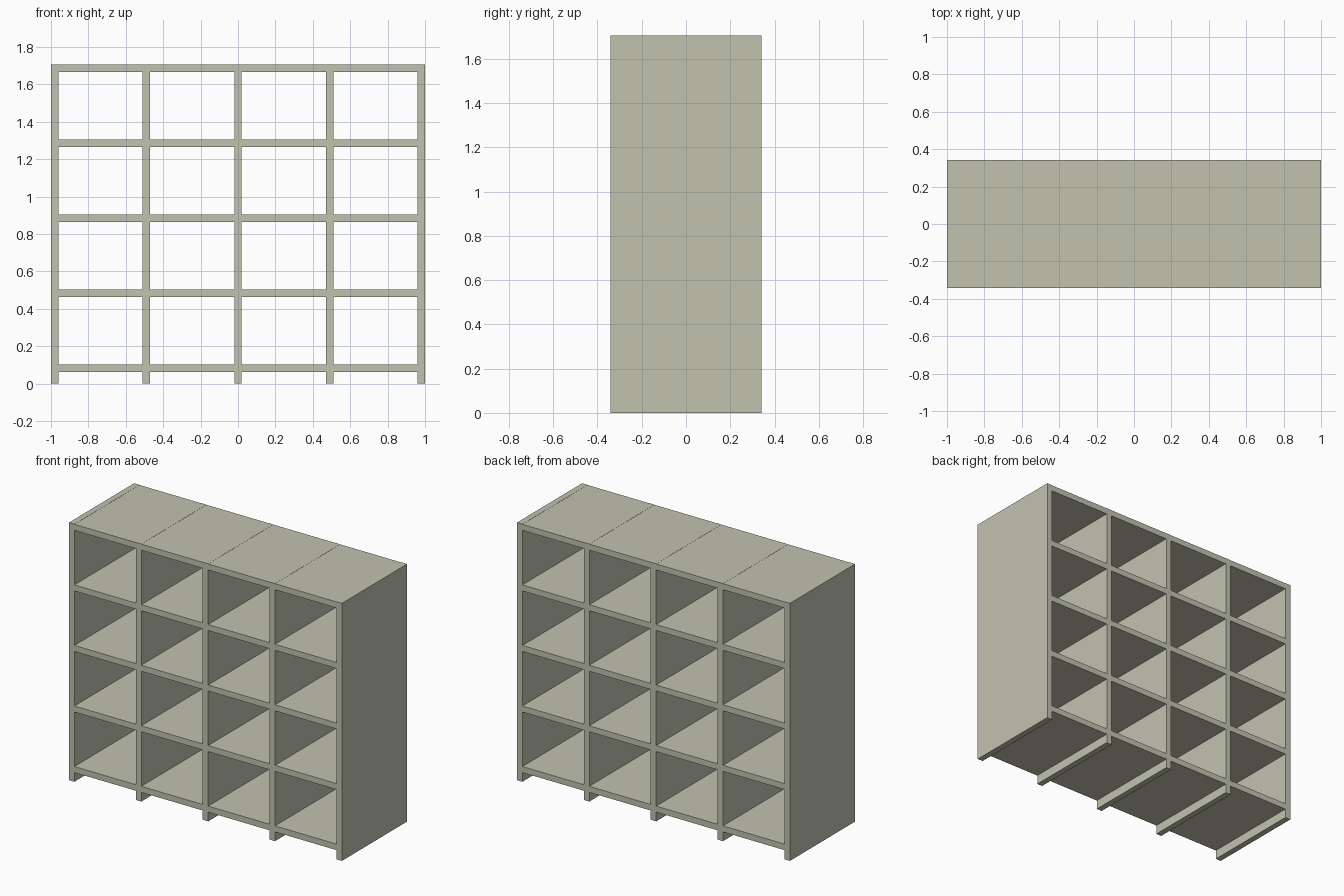
import bpy

if "Cube" in bpy.data.objects:
    bpy.data.objects.remove(bpy.data.objects["Cube"])

DEPTH = 0.682
HEIGHT = 1.706
BOARD = 0.04          # board thickness
PITCH_X = 0.49        # upright spacing
PITCH_Z = 0.401       # shelf spacing
FIRST_Z = 0.081       # centre of lowest shelf

paint = bpy.data.materials.new("warm_grey_paint")
paint.diffuse_color = (0.54, 0.545, 0.435, 1.0)
paint.use_nodes = True
paint.node_tree.nodes["Principled BSDF"].inputs["Base Color"].default_value = paint.diffuse_color


def box(name, centre, size):
    bpy.ops.mesh.primitive_cube_add(size=1, location=centre)
    ob = bpy.context.object
    ob.name = name
    ob.scale = size
    bpy.ops.object.transform_apply(location=False, rotation=False, scale=True)
    ob.data.materials.append(paint)
    return ob


# Five full-height uprights
for i in range(5):
    box(f"upright_{i + 1}", ((i - 2) * PITCH_X, 0, HEIGHT / 2),
        (BOARD, DEPTH, HEIGHT))

# Five rows of shelf boards fitted between the uprights
for row in range(5):
    for bay in range(4):
        box(f"shelf_{row + 1}_{bay + 1}",
            ((bay - 1.5) * PITCH_X, 0, FIRST_Z + row * PITCH_Z),
            (PITCH_X - BOARD, DEPTH, BOARD))
